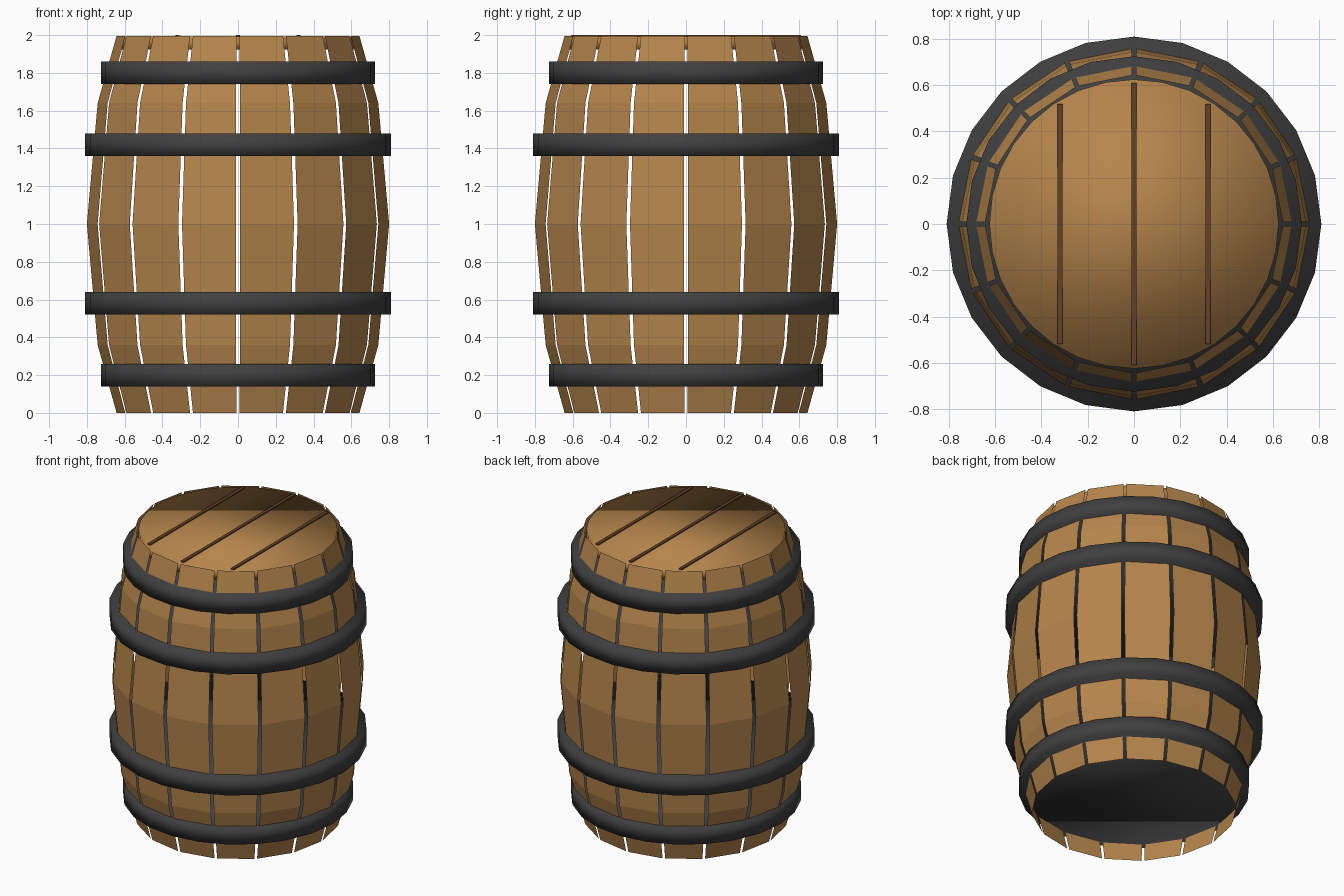
import bpy, bmesh, math
from mathutils import Matrix

if "Cube" in bpy.data.objects:
    bpy.data.objects.remove(bpy.data.objects["Cube"])


def material(name, rgb):
    m = bpy.data.materials.new(name)
    m.diffuse_color = (*rgb, 1.0)
    m.use_nodes = True
    m.node_tree.nodes["Principled BSDF"].inputs["Base Color"].default_value = m.diffuse_color
    return m


WOOD = material("oak_wood", (0.46, 0.235, 0.072))
SEAM = material("dark_seam_wood", (0.13, 0.052, 0.022))
IRON = material("dark_iron", (0.051, 0.051, 0.052))


def finish(bm, name, mat, smooth=False):
    me = bpy.data.meshes.new(name)
    for f in bm.faces:
        f.smooth = smooth
    bm.to_mesh(me)
    bm.free()
    me.materials.append(mat)
    ob = bpy.data.objects.new(name, me)
    bpy.context.collection.objects.link(ob)
    return ob


def disc(name, radius, z0, z1, sides, mat):
    """Closed, smooth-shaded cylinder between two heights."""
    bm = bmesh.new()
    bmesh.ops.create_cone(bm, cap_ends=True, segments=sides, radius1=radius,
                          radius2=radius, depth=z1 - z0,
                          matrix=Matrix.Translation((0, 0, (z0 + z1) / 2)))
    return finish(bm, name, mat, smooth=True)


# Staves: thin bulging boards with narrow gaps between them
PROFILE = [(0.643, 0.0), (0.743, 0.36), (0.80, 1.0), (0.743, 1.64), (0.643, 1.996)]
COUNT = 16
GAP = math.radians(0.75)
step = math.tau / COUNT
for i in range(COUNT):
    bm = bmesh.new()
    a0, a1 = i * step + GAP, (i + 1) * step - GAP
    rows = [[bm.verts.new((r * math.cos(a), r * math.sin(a), z)) for a in (a0, a1)]
            for r, z in PROFILE]
    for low, high in zip(rows, rows[1:]):
        bm.faces.new((low[0], low[1], high[1], high[0]))
    finish(bm, f"stave_{i + 1}", WOOD)

# Iron hoops, mirrored about mid height
for label, radius, z in (("end_hoop", 0.725, 0.20), ("middle_hoop", 0.81, 0.58)):
    for side, zc in (("lower", z), ("upper", 2.0 - z)):
        disc(f"{side}_{label}", radius, zc - 0.06, zc + 0.06, 24, IRON)

# Lid
LID_TOP = 1.993
disc("lid", 0.625, 1.925, LID_TOP, 32, WOOD)

# Plank seams on the lid
for n, x in enumerate((-0.32, 0.0, 0.32)):
    half = math.sqrt(0.61 ** 2 - x * x)
    bm = bmesh.new()
    bmesh.ops.create_cube(bm, size=1.0,
                          matrix=Matrix.Translation((x, 0, LID_TOP + 0.002))
                          @ Matrix.Diagonal((0.022, 2 * half, 0.010, 1)))
    finish(bm, f"lid_seam_{n + 1}", SEAM)
